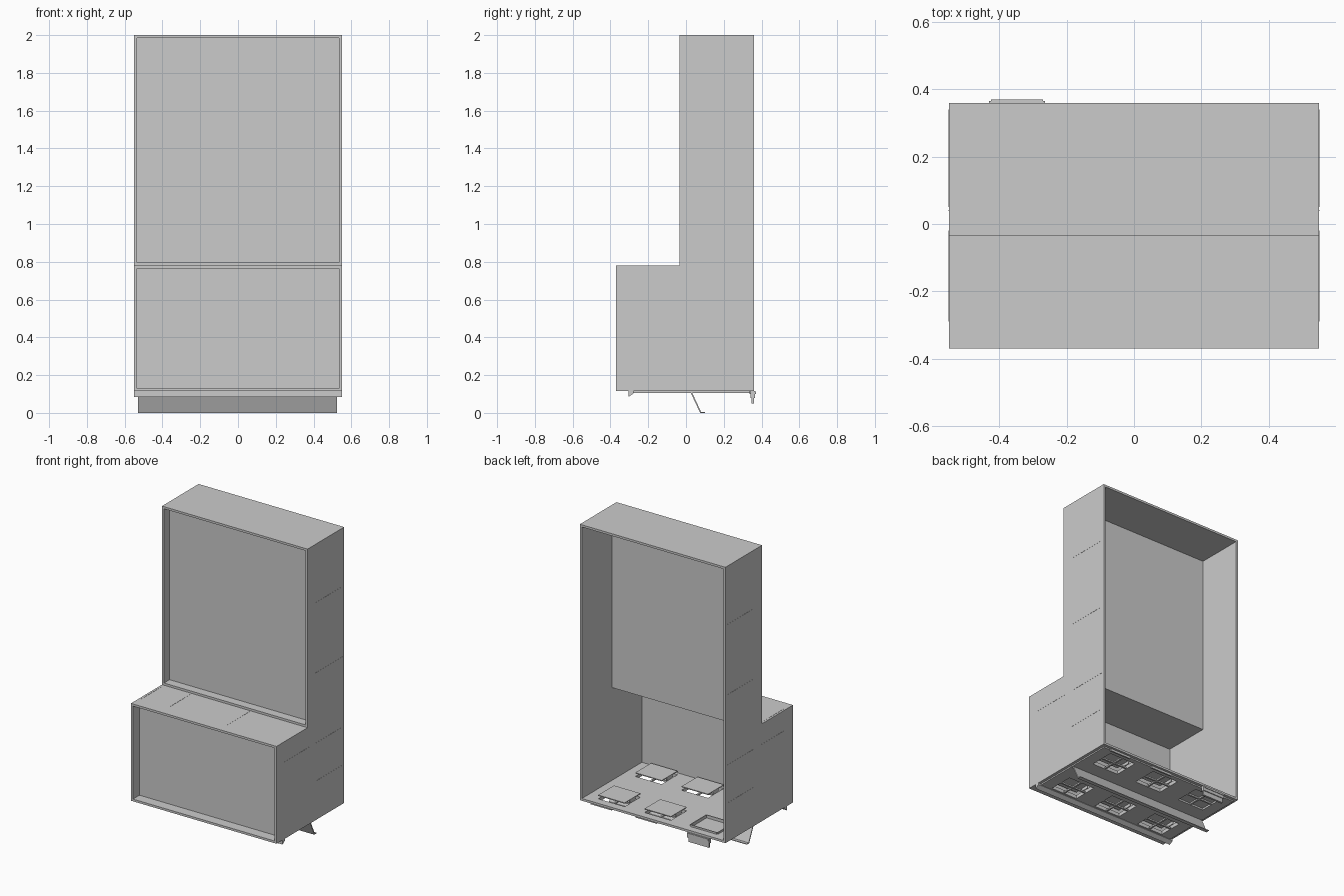
import bpy, bmesh

if "Cube" in bpy.data.objects:
    bpy.data.objects.remove(bpy.data.objects["Cube"])

W = 0.55      # half width
T = 0.015     # sheet thickness


def finish(name, bm):
    bmesh.ops.recalc_face_normals(bm, faces=bm.faces[:])
    me = bpy.data.meshes.new(name)
    bm.to_mesh(me)
    bm.free()
    ob = bpy.data.objects.new(name, me)
    bpy.context.collection.objects.link(ob)
    return ob


def add_box(bm, x0, x1, y0, y1, z0, z1):
    r = bmesh.ops.create_cube(bm, size=1)
    for v in r['verts']:
        v.co.x = x1 if v.co.x > 0 else x0
        v.co.y = y1 if v.co.y > 0 else y0
        v.co.z = z1 if v.co.z > 0 else z0


def boxes(name, *dims):
    bm = bmesh.new()
    for d in dims:
        add_box(bm, *d)
    return finish(name, bm)


def extrude_x(name, profile, x0, x1):
    """Extrude a (y, z) profile along x."""
    bm = bmesh.new()
    f = bm.faces.new([bm.verts.new((x0, y, z)) for y, z in profile])
    r = bmesh.ops.extrude_face_region(bm, geom=[f])
    verts = [g for g in r['geom'] if isinstance(g, bmesh.types.BMVert)]
    bmesh.ops.translate(bm, verts=verts, vec=(x1 - x0, 0, 0))
    return finish(name, bm)


# Stepped side walls
side = [(-.37, .115), (.36, .115), (.36, 2), (-.035, 2), (-.035, .78), (-.37, .78)]
extrude_x("left_side_wall", side, -W, -W + T)
extrude_x("right_side_wall", side, W - T, W)

# Top, step shelf and recessed front panels
I = W - T
boxes("top_wall", (-I, I, -.035, .36, 2 - T, 2))
boxes("step_shelf", (-I, I, -.37, .037, .78 - T, .78))
boxes("upper_sill", (-I, I, -.035, .037, .78, .78 + T))
boxes("upper_front_panel", (-I, I, .025, .037, .78 + T, 2 - T))
boxes("lower_front_panel", (-I, I, -.30, -.288, .13, .78 - T))

# Floor with six openings, and a thinner plate below it
VX, VY = (-.35, 0, .35), (-.18, .22)
HX, HY = .10, .085


def pierced_plate(name, x, y0, y1, z0, z1):
    xs = [-x] + [c + s * HX for c in VX for s in (-1, 1)] + [x]
    ys = [y0] + [c + s * HY for c in VY for s in (-1, 1)] + [y1]
    bm = bmesh.new()
    for j in range(len(ys) - 1):
        if j % 2 == 0:      # full-width strip
            add_box(bm, -x, x, ys[j], ys[j + 1], z0, z1)
        else:               # webs between the openings
            for i in range(0, len(xs) - 1, 2):
                add_box(bm, xs[i], xs[i + 1], ys[j], ys[j + 1], z0, z1)
    return finish(name, bm)


pierced_plate("floor", I, -.37, .36, .115, .13)
pierced_plate("under_plate", .53, -.28, .34, .106, .115)

# Cross bars and raised covers at the openings
for j, y in enumerate(VY):
    for i, x in enumerate(VX):
        tag = f"{j}_{i}"
        boxes("vent_cross_" + tag,
              (x - .006, x + .006, y - HY, y + HY, .108, .118),
              (x - HX, x + HX, y - .006, y + .006, .108, .118))
        if (i, j) != (0, 1):
            boxes("vent_cover_" + tag,
                  (x - HX, x + HX, y - HY, y + HY, .15, .156),
                  (x - HX, x - HX + .006, y - .03, y + .03, .13, .15),
                  (x + HX - .006, x + HX, y - .03, y + .03, .13, .15))
        else:
            boxes("vent_rim_" + tag,
                  (x - HX, x + HX, y - HY - .006, y - HY, .13, .142),
                  (x - HX, x + HX, y + HY, y + HY + .006, .13, .142),
                  (x - HX - .006, x - HX, y - HY, y + HY, .13, .142),
                  (x + HX, x + HX + .006, y - HY, y + HY, .13, .142),
                  (x - HX, x + HX, y - HY, y + HY, .118, .122))

# Front bottom lip and slanted kick plate
extrude_x("front_lip", [(-.305, .115), (-.305, .085), (-.278, .103), (-.278, .115)], -W, W)
extrude_x("kick_plate", [(.025, .106), (.033, .106), (.08, .005), (.10, .005),
                         (.10, 0), (.075, 0)], -.53, .525)

# Rear bracket and small rear tabs
boxes("rear_bracket", (-.43, -.265, .342, .366, .08, .115),
      (-.425, -.27, .346, .37, .10, .113), (-.425, -.27, .346, .36, .05, .08))
for k, x in enumerate((.06, .40)):
    boxes(f"rear_tab_{k}", (x - .08, x + .08, .335, .345, .10, .115))

# Fine panel seams on sides and tops
E, S = .001, .0015
for s, name in ((-1, "left"), (1, "right")):
    xa, xb = sorted((s * W, s * (W + E)))
    dims = [(xa, xb, .04 - S, .04 + S, .13, 1.95)]
    dims += [(xa, xb, .05, .34, z - S, z + S) for z in (.38, .64, 1.12, 1.60)]
    dims += [(xa, xb, -.29, -.02, .64 - S, .64 + S)]
    boxes(name + "_side_seams", *dims)
for name, z, y0, y1 in (("top", 2, .05, .34), ("step", .78, -.29, -.05)):
    boxes(name + "_seams", *[(x - S, x + S, y0, y1, z - E, z) if name == "top"
                             else (x - S, x + S, y0, y1, z, z + E)
                             for x in (-.535, -.325, .12)])
